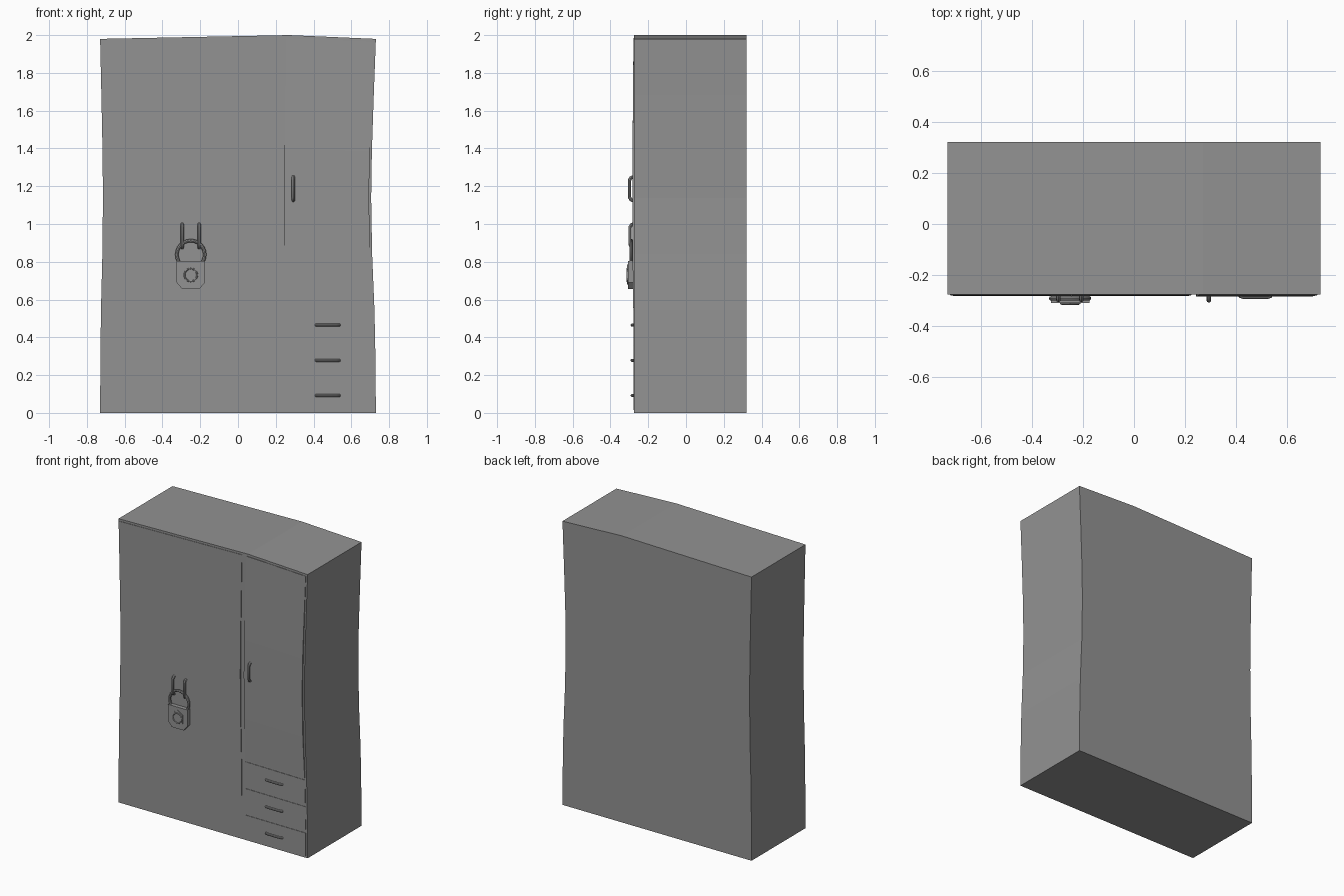
import bpy, bmesh, math

if "Cube" in bpy.data.objects:
    bpy.data.objects.remove(bpy.data.objects["Cube"])

grey = bpy.data.materials.new("wardrobe grey")
grey.diffuse_color = (0.29, 0.29, 0.29, 1)
grey.use_nodes = True
grey.node_tree.nodes["Principled BSDF"].inputs["Base Color"].default_value = grey.diffuse_color

FRONT, BACK = -0.275, 0.32
LEVELS = [0, 0.3, 0.55, 0.85, 1.15, 1.4, 1.7, 2.0]
PINCH = [0, 0.1, 0.3, 0.8, 1.0, 0.85, 0.45, 0]


def pinch(z):
    """How far the waist is drawn in at height z."""
    for i in range(len(LEVELS) - 1):
        a, b = LEVELS[i], LEVELS[i + 1]
        if z <= b:
            return PINCH[i] + (PINCH[i + 1] - PINCH[i]) * (z - a) / (b - a)
    return 0


def warp(x, z):
    """Crooked silhouette: narrow waist and a peaked top."""
    top = 2.0 - 0.02 * ((0.27 - x) if x < 0.27 else (x - 0.27) / 0.46)
    return x - pinch(z) * (0.005 + 0.0274 * x), z * top / 2.0


def finish(ob, smooth=False):
    ob.data.materials.append(grey)
    if smooth:
        bpy.ops.object.select_all(action='DESELECT')
        ob.select_set(True)
        bpy.context.view_layer.objects.active = ob
        bpy.ops.object.shade_smooth_by_angle(angle=math.radians(40))
    return ob


def mesh_object(name, bm, smooth=False):
    bmesh.ops.recalc_face_normals(bm, faces=bm.faces[:])
    me = bpy.data.meshes.new(name)
    bm.to_mesh(me)
    bm.free()
    ob = bpy.data.objects.new(name, me)
    bpy.context.collection.objects.link(ob)
    return finish(ob, smooth)


def slab(name, xs, z0, z1, y0, y1, bulge=0):
    """Warped board; the front swells by bulge at the waist."""
    zs = [z0] + [z for z in LEVELS if z0 + 0.02 < z < z1 - 0.02] + [z1]
    bm = bmesh.new()
    grid = {}
    for i, x in enumerate(xs):
        for j, z in enumerate(zs):
            wx, wz = warp(x, z)
            grid[i, j, 0] = bm.verts.new((wx, y0 - bulge * pinch(z), wz))
            grid[i, j, 1] = bm.verts.new((wx, y1, wz))
    n, m = len(xs) - 1, len(zs) - 1

    def quad(*keys):
        bm.faces.new([grid[k] for k in keys])
    for i in range(n):
        for j in range(m):
            for s in (0, 1):
                quad((i, j, s), (i + 1, j, s), (i + 1, j + 1, s), (i, j + 1, s))
        for j in (0, m):
            quad((i, j, 0), (i + 1, j, 0), (i + 1, j, 1), (i, j, 1))
    for j in range(m):
        for i in (0, n):
            quad((i, j, 0), (i, j + 1, 0), (i, j + 1, 1), (i, j, 1))
    return mesh_object(name, bm)


def tube(name, points, radius):
    """Round bar along a path."""
    cu = bpy.data.curves.new(name, 'CURVE')
    cu.dimensions = '3D'
    cu.bevel_depth, cu.bevel_resolution, cu.use_fill_caps = radius, 2, True
    sp = cu.splines.new('POLY')
    sp.points.add(len(points) - 1)
    for p, co in zip(sp.points, points):
        p.co = (*co, 1)
    ob = bpy.data.objects.new(name, cu)
    bpy.context.collection.objects.link(ob)
    bpy.ops.object.select_all(action='DESELECT')
    ob.select_set(True)
    bpy.context.view_layer.objects.active = ob
    bpy.ops.object.convert(target='MESH')
    return finish(bpy.context.object, True)


def prism(name, outline, y0, y1):
    """Extrude an x-z outline from y0 (front) to y1."""
    bm = bmesh.new()
    f = bm.faces.new([bm.verts.new((x, y1, z)) for x, z in outline])
    ext = bmesh.ops.extrude_face_region(bm, geom=[f])
    for v in ext["geom"]:
        if isinstance(v, bmesh.types.BMVert):
            v.co.y = y0
    return mesh_object(name, bm)


def bow_handle(name, x, z, length, depth, radius, y, upright):
    """Bar bowed out from the surface at y."""
    pts = []
    for t, d in ((-.5, 0), (-.46, .6), (-.36, 1), (.36, 1), (.46, .6), (.5, 0)):
        o = t * length
        pts.append((x, y - depth * d, z + o) if upright else (x + o, y - depth * d, z))
    return tube(name, pts, radius)


# Carcass
slab("carcass", [-0.73, 0.27, 0.73], 0, 2.0, FRONT, BACK)

# Doors, meeting at a narrow seam
slab("left_door", [-0.72, -0.247], 0.015, 1.985, FRONT - 0.003, FRONT + 0.01, 0.003)
slab("middle_door", [-0.244, 0.225], 0.015, 1.985, FRONT - 0.003, FRONT + 0.01, 0.003)
slab("right_door", [0.255, 0.49, 0.718], 0.56, 1.985, FRONT - 0.003, FRONT + 0.01, 0.006)

# Drawers
for k, (z0, z1, zh) in enumerate(((0.015, 0.175, 0.092), (0.2, 0.36, 0.278),
                                  (0.387, 0.547, 0.465))):
    slab(f"drawer_{k + 1}", [0.255, 0.718], z0, z1, FRONT - 0.003, FRONT + 0.01)
    bow_handle(f"drawer_handle_{k + 1}", 0.475, zh, 0.125, 0.01, 0.008, FRONT - 0.001, False)

# Door handles
bow_handle("right_door_handle", 0.293, 1.187, 0.125, 0.018, 0.009, FRONT - 0.006, True)
for side, x in (("left", -0.296), ("middle", -0.206)):
    bow_handle(f"{side}_door_handle", x, 0.937, 0.125, 0.018, 0.009, FRONT - 0.004, True)

# Padlock hanging through the two handles
CX = -0.25
body = [(-.075, .805), (-.075, .69), (-.045, .655), (.045, .655), (.075, .69), (.075, .805)]
prism("padlock_body", [(CX + x, z) for x, z in body], -0.308, FRONT)
plate = [(-.04, .76), (-.04, .70), (-.015, .68), (.015, .68), (.04, .70), (.04, .76), (0, .785)]
prism("padlock_plate", [(CX + x, z) for x, z in plate], -0.312, -0.307)
arc = [math.radians(a) for a in range(-30, 211, 15)]
tube("padlock_shackle", [(CX + 0.074 * math.cos(a), -0.291, 0.838 + 0.074 * math.sin(a))
                         for a in arc], 0.009)

# Keyhole ring
ring = [2 * math.pi * i / 20 for i in range(21)]
tube("keyhole_ring", [(CX + 0.034 * math.cos(a), -0.311, 0.73 + 0.034 * math.sin(a))
                      for a in ring], 0.005)
